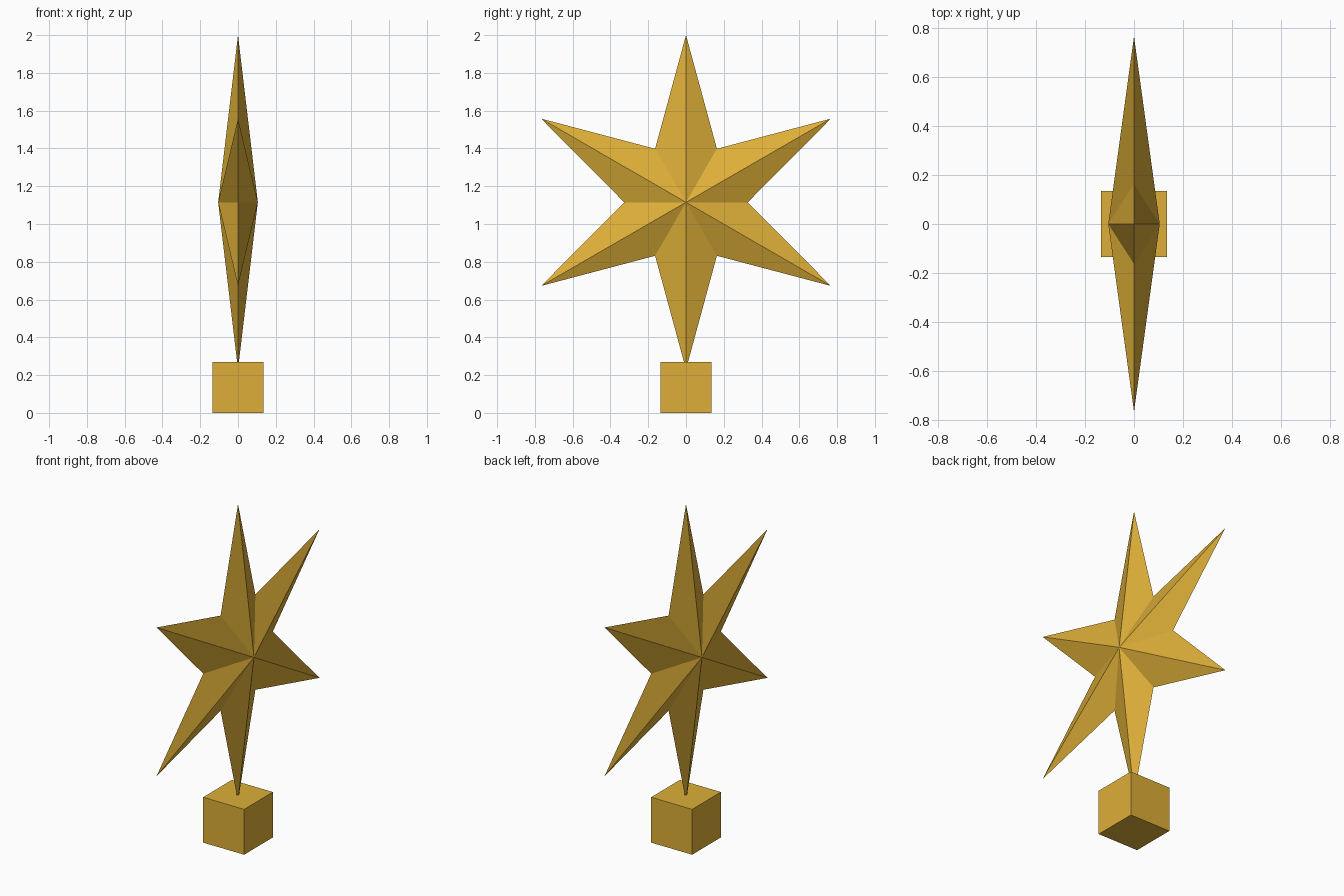
import bpy, bmesh
from math import sin, cos, pi

if "Cube" in bpy.data.objects:
    bpy.data.objects.remove(bpy.data.objects["Cube"])

CENTRE_Z, OUTER, INNER, DEPTH = 1.115, 0.885, 0.327, 0.105
BASE = 0.27

gold = bpy.data.materials.new("gold")
gold.diffuse_color = (0.73, 0.43, 0.04, 1)
gold.use_nodes = True
gold.node_tree.nodes["Principled BSDF"].inputs["Base Color"].default_value = gold.diffuse_color


def finish(name, bm, location):
    bmesh.ops.recalc_face_normals(bm, faces=bm.faces)
    mesh = bpy.data.meshes.new(name)
    bm.to_mesh(mesh)
    bm.free()
    mesh.materials.append(gold)
    obj = bpy.data.objects.new(name, mesh)
    obj.location = location
    bpy.context.collection.objects.link(obj)


# Six-pointed faceted star: a star outline joined to an apex on each side
bm = bmesh.new()
rim = []
for i in range(12):
    r = INNER if i % 2 else OUTER
    a = i * pi / 6
    rim.append(bm.verts.new((0, r * sin(a), r * cos(a))))
for x in (-DEPTH, DEPTH):
    apex = bm.verts.new((x, 0, 0))
    for i in range(12):
        bm.faces.new((apex, rim[i], rim[(i + 1) % 12]))
finish("star", bm, (0, 0, CENTRE_Z))

# Cube base holding the lowest point
bm = bmesh.new()
bmesh.ops.create_cube(bm, size=BASE)
finish("base", bm, (0, 0, BASE / 2))
